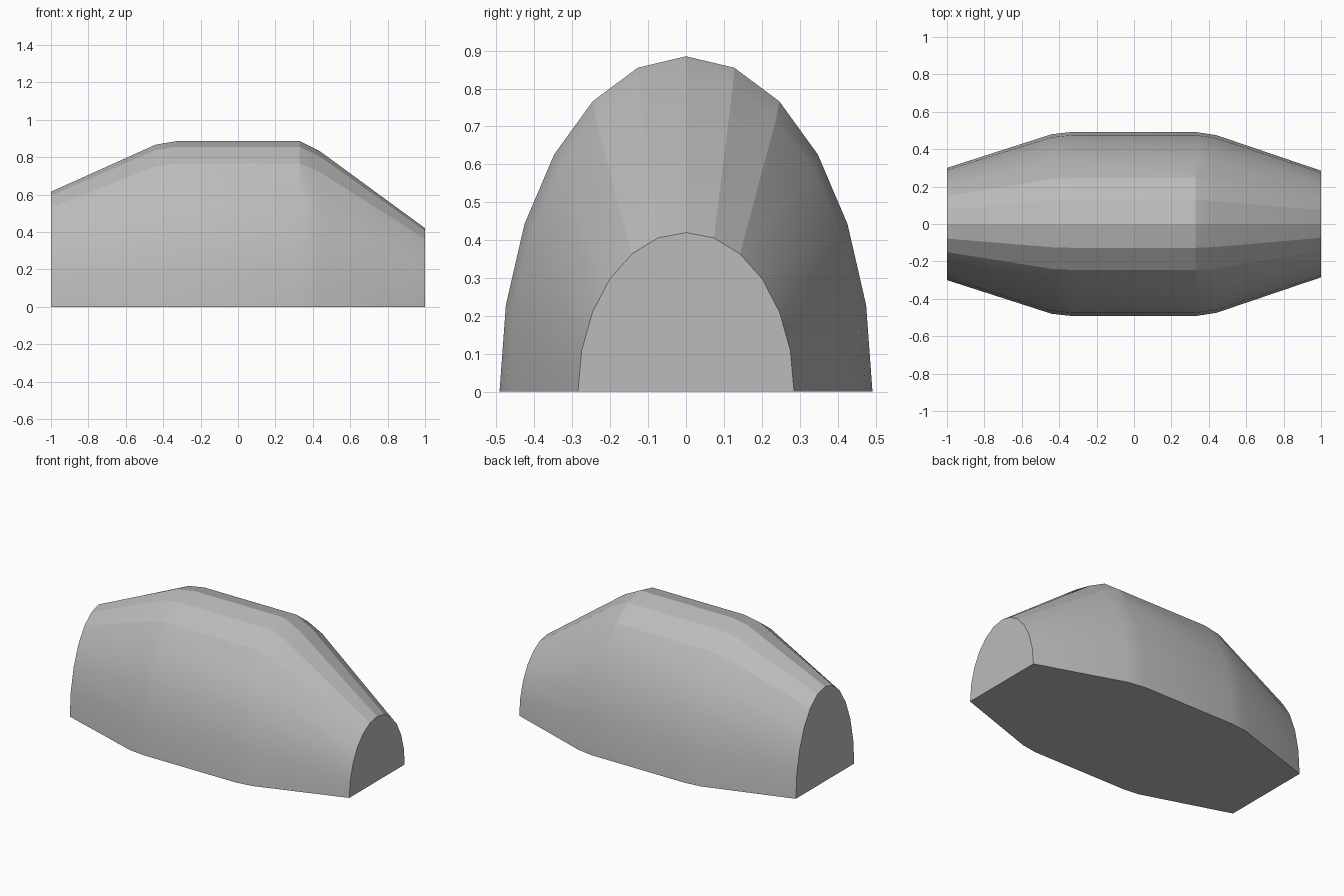
import bpy, bmesh, math

cube = bpy.data.objects.get("Cube")
if cube:
    bpy.data.objects.remove(cube, do_unlink=True)

grey = bpy.data.materials.new("mid grey")
grey.use_nodes = True
colour = (0.5, 0.5, 0.5, 1)
grey.diffuse_color = colour
grey.node_tree.nodes["Principled BSDF"].inputs["Base Color"].default_value = colour

# Half-ellipse ribs along the body: x, half width, height
STATIONS = [
    (-1.0, 0.30, 0.615),
    (-0.44, 0.48, 0.867),
    (-0.33, 0.492, 0.885),
    (0.33, 0.492, 0.885),
    (0.44, 0.475, 0.83),
    (1.0, 0.285, 0.42),
]
SEGMENTS = 12


def add_rib(bm, x, half_width, height):
    angles = [math.pi * i / SEGMENTS for i in range(SEGMENTS + 1)]
    return [bm.verts.new((x, half_width * math.cos(a), height * math.sin(a)))
            for a in angles]


# Lofted shell with flat underside and closed ends
bm = bmesh.new()
ribs = [add_rib(bm, *station) for station in STATIONS]
for a, b in zip(ribs, ribs[1:]):
    for i in range(SEGMENTS):
        bm.faces.new((a[i], a[i + 1], b[i + 1], b[i]))
bm.faces.new(ribs[0])
bm.faces.new(ribs[-1])
bm.faces.new([r[0] for r in ribs] + [r[-1] for r in reversed(ribs)])
bmesh.ops.recalc_face_normals(bm, faces=bm.faces)

mesh = bpy.data.meshes.new("body_shell")
bm.to_mesh(mesh)
bm.free()
mesh.materials.append(grey)
body = bpy.data.objects.new("body_shell", mesh)
bpy.context.collection.objects.link(body)

# Smooth gentle sides, keep the stronger creases crisp
bpy.ops.object.select_all(action="DESELECT")
body.select_set(True)
bpy.context.view_layer.objects.active = body
bpy.ops.object.shade_smooth_by_angle(angle=math.radians(15))
